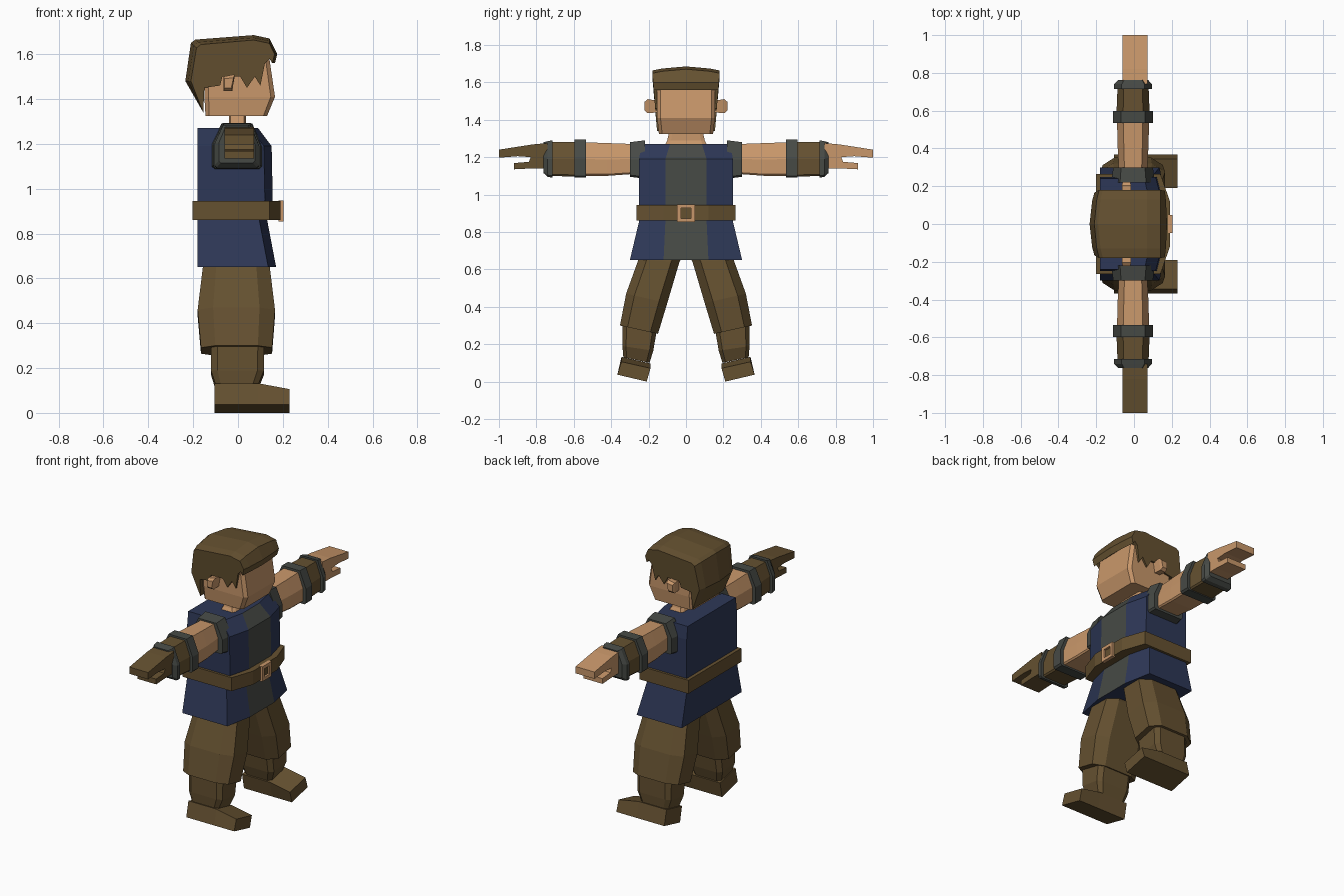
import bpy, bmesh
from mathutils import Vector

cube = bpy.data.objects.get("Cube")
if cube:
    bpy.data.objects.remove(cube)


def material(name, rgb):
    m = bpy.data.materials.new(name)
    m.use_nodes = True
    m.diffuse_color = (*rgb, 1)
    m.node_tree.nodes["Principled BSDF"].inputs["Base Color"].default_value = (*rgb, 1)
    return m


SKIN = material("skin", (0.58, 0.31, 0.145))
BROWN = material("brown leather", (0.13, 0.082, 0.03))
BLUE = material("navy cloth", (0.027, 0.039, 0.095))
GREY = material("grey cloth", (0.062, 0.068, 0.06))


def loft(name, rings, *mats, rule=None):
    """Skin a row of equal point rings, cap both ends, colour faces by rule."""
    bm = bmesh.new()
    rows = [[bm.verts.new(p) for p in ring] for ring in rings]
    n = len(rows[0])
    for a, b in zip(rows, rows[1:]):
        for i in range(n):
            bm.faces.new((a[i], a[(i + 1) % n], b[(i + 1) % n], b[i]))
    bm.faces.new(rows[0])
    bm.faces.new(rows[-1])
    bmesh.ops.recalc_face_normals(bm, faces=bm.faces)
    if rule:
        for f in bm.faces:
            f.material_index = rule(f)
    mesh = bpy.data.meshes.new(name)
    bm.to_mesh(mesh)
    bm.free()
    for m in mats:
        mesh.materials.append(m)
    ob = bpy.data.objects.new(name, mesh)
    bpy.context.collection.objects.link(ob)
    return ob


def slab(inner, outer, x0, x1, cut=0.2):
    """Chamfered section running from inner to outer (y, z) and from x0 to x1."""
    outline = [(cut, 0), (1 - cut, 0), (1, cut), (1, 1 - cut),
               (1 - cut, 1), (cut, 1), (0, 1 - cut), (0, cut)]
    a, b = Vector(inner), Vector(outer)
    return [(x0 + (x1 - x0) * v, *a.lerp(b, u)) for u, v in outline]


def flat(z, x0, x1, w, cut):
    return slab((-w, z), (w, z), x0, x1, cut)


def coat(z, back, front, w, panel, sweep=0.035):
    """Level coat section: flat back, swept front corners, central panel."""
    half = [(back, w), (front - sweep, w), (front, panel)]
    return [(x, y, z) for x, y in half] + [(x, -y, z) for x, y in reversed(half)]


# Tunic with grey front panel
loft("tunic", [coat(0.65, -0.18, 0.17, 0.3, 0.12), coat(0.86, -0.18, 0.13, 0.25, 0.11),
               coat(0.95, -0.18, 0.155, 0.25, 0.11), coat(1.19, -0.18, 0.15, 0.25, 0.11),
               coat(1.27, -0.18, 0.09, 0.24, 0.085)], BLUE, GREY,
     rule=lambda f: int(f.normal.x > 0.5 and abs(f.calc_center_median().y) < 0.02))

# Belt and buckle
loft("belt", [coat(z, -0.202, 0.19, 0.265, 0.12, 0.05) for z in (0.86, 0.945)], BROWN)
for z in (0.863, 0.937):
    loft("buckle_bar", [[(x, y, z + d) for y, d in
         ((-0.047, -0.01), (0.047, -0.01), (0.047, 0.01), (-0.047, 0.01))]
         for x in (0.18, 0.203)], SKIN)
for side in (-1, 1):
    loft("buckle_post", [[(x, side * y, z) for y, z in
         ((0.027, 0.87), (0.047, 0.87), (0.047, 0.93), (0.027, 0.93))]
         for x in (0.18, 0.203)], SKIN)

# Neck, head, ears
loft("neck", [flat(1.25, -0.06, 0.06, 0.12, 0.1), flat(1.29, -0.04, 0.035, 0.1, 0.1),
              flat(1.36, -0.04, 0.035, 0.085, 0.1)], SKIN)
loft("head", [flat(1.325, -0.145, 0.13, 0.145, 0.06), flat(1.41, -0.15, 0.165, 0.155, 0.06),
              flat(1.58, -0.15, 0.14, 0.155, 0.06), flat(1.64, -0.14, 0.1, 0.13, 0.1)], SKIN)
for side in (-1, 1):
    loft("ear", [flat_ring for flat_ring in (
        [(x, side * 0.14, z) for x, z in ((-0.06, 1.44), (-0.025, 1.44), (-0.015, 1.5), (-0.06, 1.5))],
        [(x, side * 0.205, z) for x, z in ((-0.065, 1.435), (-0.025, 1.435), (-0.015, 1.51), (-0.065, 1.5))],
        [(x, side * 0.222, z) for x, z in ((-0.06, 1.45), (-0.03, 1.45), (-0.02, 1.495), (-0.06, 1.49))])],
        SKIN)

# Hair: jagged side profile carried across the head, corners eased in
hair = [(-0.235, 1.48), (-0.21, 1.65), (-0.19, 1.665), (0.07, 1.685), (0.14, 1.67),
        (0.175, 1.6), (0.165, 1.56), (0.14, 1.58), (0.12, 1.56), (0.1, 1.46), (0.075, 1.5),
        (0.04, 1.45), (0.01, 1.5), (-0.07, 1.5), (-0.08, 1.46), (-0.15, 1.45), (-0.155, 1.34)]


def hair_slice(y):
    t = (abs(y) / 0.18) ** 2
    ring = []
    for x, z in hair:
        wide = y * (1 - 0.45 * max(0, 1.65 - z))
        drop = 0.022 * t if z > 1.64 else 0
        back = 0.025 * t if x < -0.18 else (-0.012 * t if x > 0.16 else 0)
        ring.append((x + back, wide, z - drop))
    return ring


loft("hair", [hair_slice(y) for y in (-0.18, -0.13, 0, 0.13, 0.18)], BROWN)


def arm_ring(y, half_x, low, high):
    """Arm section with a flat underside and a narrower top."""
    outline = [(-1, -0.9), (-0.9, -1), (0.9, -1), (1, -0.9),
               (1, 0), (0.6, 1), (-0.6, 1), (-1, 0.1)]
    mid, half_z = (low + high) / 2, (high - low) / 2
    return [(-0.005 + u * half_x, y, mid + v * half_z) for u, v in outline]


# Arms: (name, material, sections of distance, half depth, low, high)
arm_parts = [
    ("sleeve", GREY, [(0.22, 0.115, 1.085, 1.29), (0.3, 0.105, 1.095, 1.28)]),
    ("upper_arm", SKIN, [(0.28, 0.075, 1.11, 1.27), (0.42, 0.082, 1.1, 1.275), (0.56, 0.085, 1.1, 1.28)]),
    ("elbow_cuff", GREY, [(0.535, 0.105, 1.09, 1.293), (0.597, 0.105, 1.09, 1.293)]),
    ("bracer", BROWN, [(0.58, 0.088, 1.095, 1.282), (0.73, 0.082, 1.1, 1.28)]),
    ("wrist_cuff", GREY, [(0.715, 0.1, 1.09, 1.29), (0.74, 0.1, 1.095, 1.285), (0.762, 0.08, 1.115, 1.28)]),
]
hand = [(0.74, 1.14), (0.74, 1.275), (0.82, 1.268), (1, 1.24), (1, 1.197), (0.9, 1.205),
        (0.83, 1.2), (0.84, 1.175), (0.92, 1.168), (0.92, 1.135), (0.82, 1.14)]

# Legs: sections as inner point, outer point, back, front
trouser = [((0.005, 0.7), (0.24, 0.7), -0.14, 0.13), ((0.035, 0.64), (0.255, 0.65), -0.157, 0.142),
           ((0.1, 0.42), (0.32, 0.47), -0.18, 0.165), ((0.15, 0.255), (0.353, 0.3), -0.165, 0.152)]
shin = [((0.155, 0.28), (0.34, 0.31), -0.12, 0.117), ((0.175, 0.165), (0.34, 0.19), -0.12, 0.115),
        ((0.195, 0.1), (0.335, 0.13), -0.1, 0.09)]
sole = [(0.21, 0), (0.367, 0.037)]
foot_top = [(0.345, 0.132), (0.19, 0.097)]

for side, hand_mat, hand_name in ((1, SKIN, "bare_hand"), (-1, BROWN, "gloved_hand")):
    def mirrored(ring):
        return [(x, side * y, z) for x, y, z in ring]

    for name, mat, rows in arm_parts:
        loft(name, [mirrored(arm_ring(*r)) for r in rows], mat)
    loft(hand_name, [mirrored([(x, y, z) for y, z in hand]) for x in (-0.06, 0.072)], hand_mat)
    loft("trouser_leg", [mirrored(slab(*r)) for r in trouser], BROWN)
    loft("boot_shaft", [mirrored(slab(*r, 0.12)) for r in shin], BROWN)
    loft("boot_foot", [mirrored([(x, y, z) for y, z in sole] + [(x, y, z - d) for y, z in foot_top])
                       for x, d in ((-0.105, 0), (0.09, 0), (0.23, 0.026))], BROWN)
